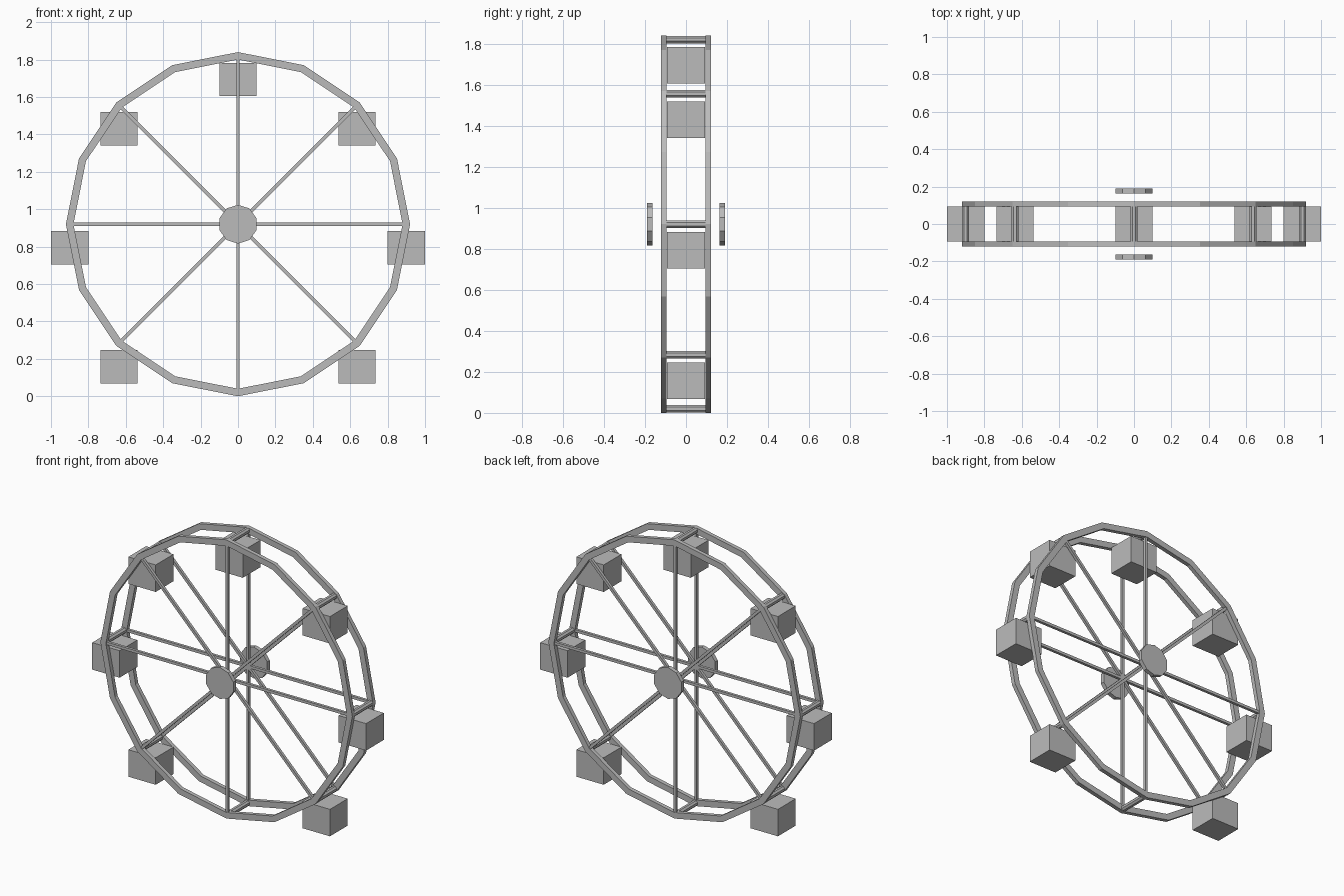
import bpy, bmesh
from math import cos, sin, pi, radians
from mathutils import Matrix, Vector

if "Cube" in bpy.data.objects:
    bpy.data.objects.remove(bpy.data.objects["Cube"], do_unlink=True)

grey = bpy.data.materials.new("plain_grey")
grey.use_nodes = True
colour = (0.5, 0.5, 0.5, 1)
grey.diffuse_color = colour
grey.node_tree.nodes["Principled BSDF"].inputs["Base Color"].default_value = colour

CENTRE = 0.92      # wheel centre height, also its outer radius
RIM = 0.9          # radius of the rim's centre line
RIM_Y = 0.108      # distance of each rim from the middle


def finish(name, bm):
    bmesh.ops.recalc_face_normals(bm, faces=bm.faces)
    mesh = bpy.data.meshes.new(name)
    bm.to_mesh(mesh)
    bm.free()
    mesh.materials.append(grey)
    ob = bpy.data.objects.new(name, mesh)
    bpy.context.collection.objects.link(ob)
    return ob


def box(name, centre, size, turn=0):
    bm = bmesh.new()
    place = Matrix.Translation(centre) @ Matrix.Rotation(turn, 4, 'Y') @ Matrix.Diagonal((*size, 1))
    bmesh.ops.create_cube(bm, size=1, matrix=place)
    return finish(name, bm)


def cylinder(name, centre, radius, depth, sides, turn=0):
    bm = bmesh.new()
    place = Matrix.Translation(centre) @ Matrix.Rotation(pi / 2, 4, 'X') @ Matrix.Rotation(turn, 4, 'Z')
    bmesh.ops.create_cone(bm, cap_ends=True, segments=sides, radius1=radius,
                          radius2=radius, depth=depth, matrix=place)
    return finish(name, bm)


def rim(name, y):
    # sixteen-sided band with a rectangular section
    bm = bmesh.new()
    section = [(0.92, -0.0135), (0.92, 0.0135), (0.88, 0.0135), (0.88, -0.0135)]
    loops = []
    for i in range(16):
        a = i * pi / 8
        loops.append([bm.verts.new((r * cos(a), y + d, CENTRE + r * sin(a))) for r, d in section])
    for i in range(16):
        p, q = loops[i], loops[(i + 1) % 16]
        for k in range(4):
            n = (k + 1) % 4
            bm.faces.new((p[k], p[n], q[n], q[k]))
    return finish(name, bm)


# rims, spokes and hub discs, front and back
for side, s in (("front", -1), ("back", 1)):
    rim(side + "_rim", s * RIM_Y)
    cylinder(side + "_hub", (0, s * 0.1765, CENTRE), 0.104, 0.027, 10)
    for i in range(4):
        box(f"{side}_spoke_{i}", (0, s * RIM_Y, CENTRE), (1.78, 0.018, 0.018), i * pi / 4)

# crossbars between the rims, with a cabin under all but the lowest
for i in range(8):
    a = i * pi / 4
    x, z = RIM * cos(a), CENTRE + RIM * sin(a)
    cylinder(f"crossbar_{i}", (x, 0, z), 0.02, 0.2, 8, pi / 8)
    if i != 6:
        box(f"cabin_{i}", (x, 0, z - 0.126), (0.2, 0.185, 0.178))
